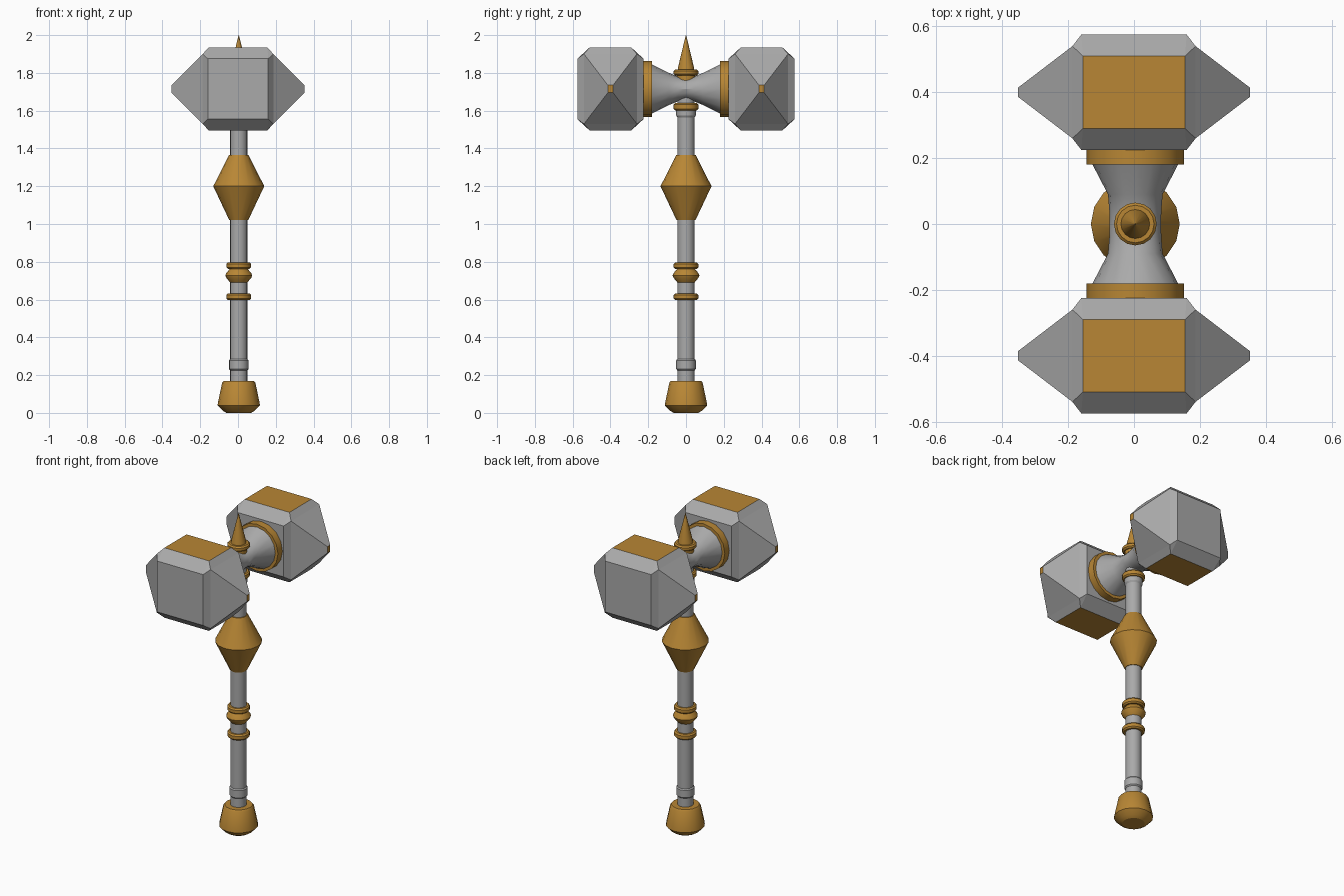
import bpy, bmesh, math
from mathutils import Vector

cube = bpy.data.objects.get("Cube")
if cube:
    bpy.data.objects.remove(cube)

CX, HEAD_Z, SIDES = 0.004, 1.715, 16


def material(name, colour):
    m = bpy.data.materials.new(name)
    m.use_nodes = True
    m.diffuse_color = (*colour, 1)
    m.node_tree.nodes["Principled BSDF"].inputs["Base Color"].default_value = (*colour, 1)
    return m


STEEL = material("steel grey", (0.40, 0.40, 0.40))
GOLD = material("gold", (0.48, 0.24, 0.035))


def finish(name, bm, mats, smooth=True):
    bmesh.ops.recalc_face_normals(bm, faces=bm.faces)
    mesh = bpy.data.meshes.new(name)
    bm.to_mesh(mesh)
    bm.free()
    for m in mats:
        mesh.materials.append(m)
    ob = bpy.data.objects.new(name, mesh)
    bpy.context.collection.objects.link(ob)
    if smooth:
        bpy.ops.object.select_all(action='DESELECT')
        ob.select_set(True)
        bpy.context.view_layer.objects.active = ob
        bpy.ops.object.shade_smooth_by_angle(angle=math.radians(28))
    return ob


def loft(name, rings, mat, along_y=False):
    """Stack of ellipses (position, radius x, radius across), capped at both ends."""
    bm = bmesh.new()
    loops = []
    for pos, rx, ry in rings:
        loop = []
        for i in range(SIDES):
            a = math.tau * i / SIDES
            u, v = rx * math.cos(a), ry * math.sin(a)
            co = (CX + u, pos, HEAD_Z + v) if along_y else (CX + u, v, pos)
            loop.append(bm.verts.new(co))
        loops.append(loop)
    for a, b in zip(loops, loops[1:]):
        for i in range(SIDES):
            j = (i + 1) % SIDES
            bm.faces.new((a[i], a[j], b[j], b[i]))
    bm.faces.new(loops[0])
    bm.faces.new(loops[-1])
    return finish(name, bm, [mat])


def lathe(name, profile, mat):
    return loft(name, [(z, r, r) for z, r in profile], mat)


def band(name, low, high, r, bevel=0.008):
    """Gold ring with chamfered rims."""
    return lathe(name, [(low, r - bevel), (low + bevel, r), (high - bevel, r), (high, r - bevel)], GOLD)


# Handle
lathe("shaft", [(0.1, 0.046), (1.7, 0.046)], STEEL)
lathe("grip_collar", [(0.225, 0.046), (0.232, 0.052), (0.278, 0.052), (0.285, 0.046)], STEEL)
lathe("neck_collar", [(1.565, 0.046), (1.575, 0.052), (1.61, 0.052)], STEEL)
lathe("pommel", [(0, 0.065), (0.012, 0.085), (0.04, 0.112), (0.055, 0.11),
                 (0.16, 0.088), (0.17, 0.08)], GOLD)
lathe("handle_bulb", [(1.02, 0.05), (1.2, 0.135), (1.365, 0.052)], GOLD)
lathe("grip_bead", [(0.69, 0.045), (0.715, 0.066), (0.728, 0.071), (0.74, 0.066), (0.765, 0.045)], GOLD)
band("grip_ring_lower", 0.597, 0.633, 0.065)
band("grip_ring_upper", 0.762, 0.797, 0.065)

# Crossbar, waisted in the middle
loft("crossbar", [(s * y, rx, rz) for s, y, rx, rz in (
    (-1, 0.2, 0.14, 0.14), (-1, 0.09, 0.083, 0.085), (-1, 0.04, 0.079, 0.065), (1, 0, 0.078, 0.058),
    (1, 0.04, 0.079, 0.065), (1, 0.09, 0.083, 0.085), (1, 0.2, 0.14, 0.14))], STEEL, True)

# Collars and spike around the crossbar
band("socket_ring", 1.602, 1.64, 0.065)
lathe("finial_base", [(1.74, 0.05), (1.79, 0.05)], GOLD)
band("finial_ring", 1.785, 1.817, 0.065)
lathe("finial_spike", [(1.81, 0.045), (1.83, 0.042), (2.0, 0.001)], GOLD)


def hull_block(bm, corners):
    """Convex solid from corner points mirrored over all three axes."""
    verts = [bm.verts.new((sx * x, sy * y, sz * z)) for x, y, z in corners
             for sx in (-1, 1) for sy in (-1, 1) for sz in (-1, 1)]
    bmesh.ops.convex_hull(bm, input=verts)


# Hammer heads: chamfered block with gold caps, and pyramids on both sides
for side, end in ((-1, "front"), (1, "back")):
    bm = bmesh.new()
    hull_block(bm, [(0.155, 0.11, 0.22), (0.16, 0.175, 0.16), (0.187, 0.14, 0.185)])
    bmesh.ops.dissolve_limit(bm, angle_limit=0.02, verts=bm.verts, edges=bm.edges)
    bm.normal_update()
    for f in bm.faces:
        f.material_index = int(abs(f.normal.z) > 0.95)
    for s in (-1, 1):
        base, tip = [[bm.verts.new((s * x, a * y, b * z))
                      for a, b in ((-1, -1), (1, -1), (1, 1), (-1, 1))]
                     for x, y, z in ((0.187, 0.14, 0.185), (0.352, 0.014, 0.02))]
        for i in range(4):
            j = (i + 1) % 4
            bm.faces.new((base[i], base[j], tip[j], tip[i]))
        bm.faces.new(base)
        bm.faces.new(tip).material_index = 1
    bmesh.ops.translate(bm, verts=bm.verts, vec=Vector((0, side * 0.4, HEAD_Z)))
    finish(end + "_hammer_head", bm, [STEEL, GOLD], smooth=False)
    loft(end + "_head_ring", [(side * y, 0.148, 0.148) for y in (0.18, 0.23)], GOLD, True)
